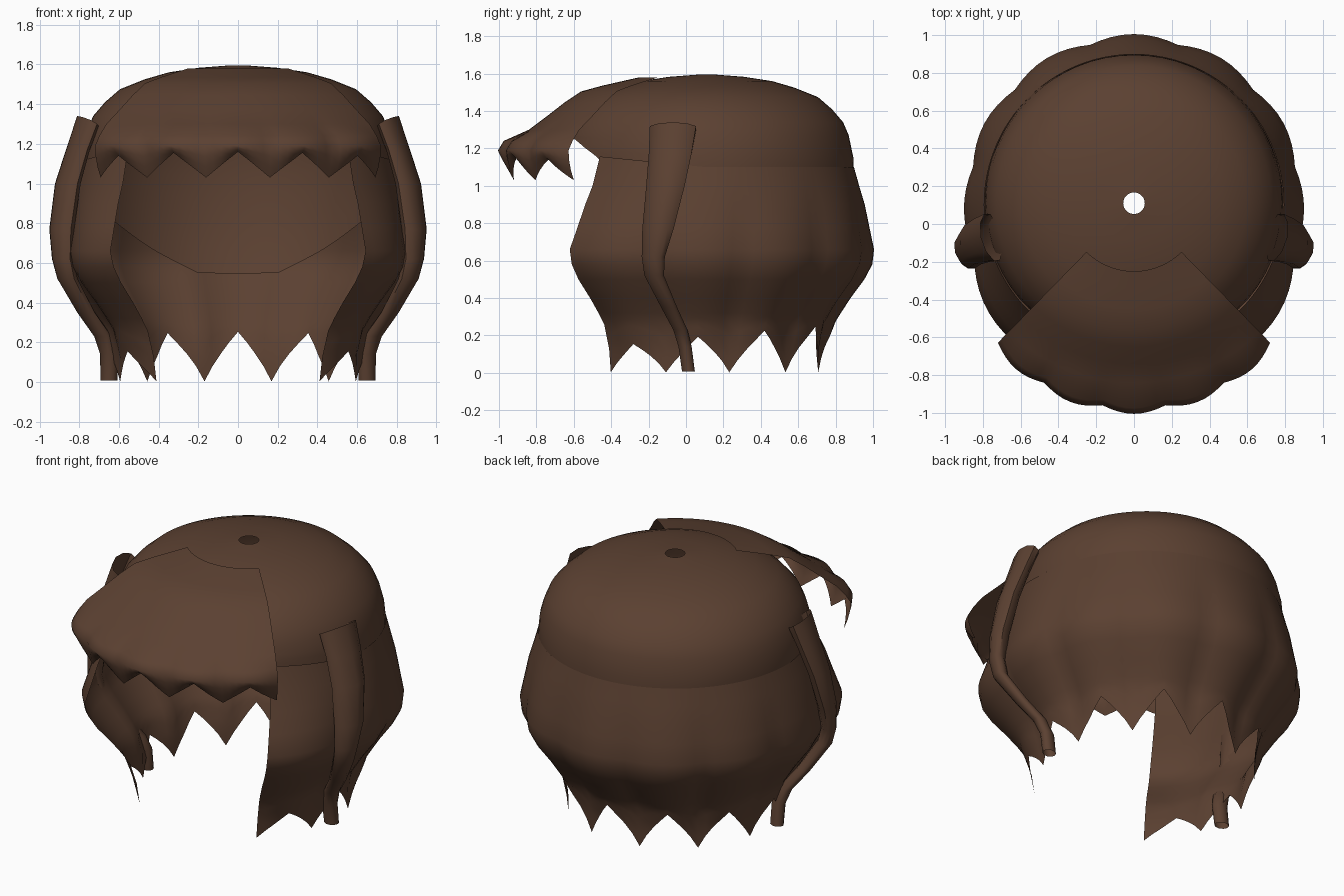
import bpy, math
from math import sin, cos, pi, radians, sqrt

cube = bpy.data.objects.get("Cube")
if cube:
    bpy.data.objects.remove(cube)

brown = bpy.data.materials.new("hair brown")
brown.use_nodes = True
colour = (0.105, 0.052, 0.031, 1)
brown.diffuse_color = colour
bsdf = next(n for n in brown.node_tree.nodes if n.type == 'BSDF_PRINCIPLED')
bsdf.inputs["Base Color"].default_value = colour
bsdf.inputs["Roughness"].default_value = 0.8


def interp(points, x):
    """Piecewise linear lookup in (x, value) pairs with rising x."""
    if x <= points[0][0]:
        return points[0][1]
    for (a, p), (b, q) in zip(points, points[1:]):
        if x <= b:
            return p + (q - p) * (x - a) / (b - a)
    return points[-1][1]


def sheet(name, rows, closed=False):
    """Skin a grid of points, given as rows of equal length."""
    n = len(rows[0])
    verts = [p for row in rows for p in row]
    faces = []
    for j in range(len(rows) - 1):
        for i in range(n if closed else n - 1):
            k = (i + 1) % n
            faces.append((j * n + i, (j + 1) * n + i, (j + 1) * n + k, j * n + k))
    mesh = bpy.data.meshes.new(name)
    mesh.from_pydata(verts, [], faces)
    mesh.materials.append(brown)
    mesh.polygons.foreach_set("use_smooth", [True] * len(faces))
    obj = bpy.data.objects.new(name, mesh)
    bpy.context.collection.objects.link(obj)
    return obj


def polar(r, angle, z, cy):
    """Point at an angle measured from the front, around (0, cy)."""
    return (r * sin(angle), cy - r * cos(angle), z)


def zigzag(t):
    """0 at whole numbers (lock tips), 1 halfway between them."""
    return 1 - abs(2 * (t % 1) - 1)


# Crown cap: a flattened dome with a small hole, its rim low at the back
CAP_Y = 0.11
DOME = [(0.057, 1.594), (0.2, 1.583), (0.35, 1.56), (0.47, 1.525), (0.595, 1.475),
        (0.67, 1.41), (0.73, 1.34), (0.76, 1.27)]
SKIRT = [(0.54, 0.70), (0.7, 0.75), (0.9, 0.78), (1.1, 0.79), (1.2, 0.78), (1.27, 0.76)]
RIM = [(0, 1.26), (24, 1.25), (38, 1.18), (46, 1.12), (60, 1.08), (85, 1.05),
       (127, 0.8), (147, 0.65), (163, 0.55), (180, 0.545)]
angles = [2 * pi * i / 64 for i in range(64)]
cap_rows = [[polar(r, a, z, CAP_Y) for a in angles] for r, z in DOME]
for j in range(1, 7):
    row = []
    for a in angles:
        rim = interp(RIM, math.degrees(min(a, 2 * pi - a)))
        z = 1.27 + (rim - 1.27) * j / 6
        row.append(polar(interp(SKIRT, z), a, z, CAP_Y))
    cap_rows.append(row)
sheet("crown_cap", cap_rows, closed=True)

# Long hair: a curtain round the sides and back, folded into nine pointed gaps
LOCKS, STEPS, HAIR_Y = 9, 8, 0.105
BODY = [(0, 0.625), (0.13, 0.635), (0.27, 0.67), (0.4, 0.755), (0.5, 0.83), (0.58, 0.873),
        (0.66, 0.885), (0.9, 0.845), (1.1, 0.793)]
FOLD = [(0, 0.0), (0.25, 0.035), (0.6, 0.03), (0.8, 0.016), (1.05, 0)]
FLARE = [(0, 0.045), (0.3, 0.1), (0.55, 0.155), (0.66, 0.17), (1.1, 0)]
OPENING = [(0, 39), (0.66, 41.5), (1.1, 44.5)]
LEVELS = [1.1, 1.0, 0.9, 0.78, 0.66, 0.58, 0.5, 0.4, 0.32]


def hair_point(u, z):
    start = radians(interp(OPENING, z))
    a = start + u * (2 * pi - 2 * start)
    fold = abs(sin(pi * u * LOCKS)) - 0.4
    r = interp(BODY, z) + interp(FOLD, z) * fold
    r += interp(FLARE, z) * max(0, cos(a)) ** 2
    lift = 0.08 * max(0, cos(a)) if z > 1.05 else 0
    return polar(r, a, z + lift, HAIR_Y)


columns = [i / (LOCKS * STEPS) for i in range(LOCKS * STEPS + 1)]
hair_rows = [[hair_point(u, z) for u in columns] for z in LEVELS]
for j in range(1, 6):
    row = []
    for u in columns:
        gap = 0.13 + 0.12 * sin(pi * u)
        tip = 0.003 + gap * zigzag(u * LOCKS) ** 0.85
        row.append(hair_point(u, 0.32 + (tip - 0.32) * j / 5))
    hair_rows.append(row)
sheet("long_hair", hair_rows)

# Fringe: a sector sweeping forward from the crown, ending in five scallops
SWEEP = [(0.36, 1.58), (0.45, 1.56), (0.56, 1.535), (0.67, 1.505), (0.76, 1.445),
         (0.85, 1.375), (0.95, 1.3)]
SCALLOPS = 5
spread = radians(44.3)
columns = [i / (SCALLOPS * 8) for i in range(SCALLOPS * 8 + 1)]
fringe_rows = [[polar(r, (2 * u - 1) * spread, z, CAP_Y) for u in columns] for r, z in SWEEP]
for j in range(5):
    row = []
    for u in columns:
        a = (2 * u - 1) * spread
        bulge = abs(sin(pi * u * SCALLOPS))
        brow = 1.045 + 0.055 * cos(a * 2) + 0.03 * (bulge - 0.5)
        tip = 1.03 + (0.1 + 0.03 * cos(a * 2)) * zigzag(u * SCALLOPS)
        if j == 0:
            r, z = brow - 0.03, 1.24
        else:
            t = (j - 1) / 3
            z = 1.19 + (tip - 1.19) * t
            r = brow - 0.04 * t * t
        row.append(polar(r, a, z, CAP_Y))
    fringe_rows.append(row)
sheet("fringe", fringe_rows)

# Side locks: tapering flattened tubes, (x, y, z, half thickness, half width)
LOCK = [(0.76, -0.07, 1.31, 0.05, 0.13), (0.81, -0.085, 1.17, 0.055, 0.12),
        (0.86, -0.11, 1.0, 0.06, 0.108), (0.89, -0.15, 0.77, 0.058, 0.088),
        (0.885, -0.175, 0.62, 0.05, 0.065), (0.86, -0.17, 0.52, 0.05, 0.055),
        (0.765, -0.09, 0.35, 0.045, 0.045), (0.68, -0.03, 0.23, 0.045, 0.04),
        (0.65, -0.005, 0.14, 0.045, 0.037), (0.65, 0.013, 0.008, 0.043, 0.036)]


def head_x(y):
    """Sideways reach of the head's outline, which the locks hug."""
    return sqrt(0.88 ** 2 - (y - HAIR_Y) ** 2)


for side, name in ((1, "left_side_lock"), (-1, "right_side_lock")):
    rings = []
    for x, y, z, thick, wide in LOCK:
        ring = []
        for i in range(10):
            a = 2 * pi * i / 10
            py = y + wide * sin(a)
            px = x + thick * cos(a) + head_x(py) - head_x(y)
            crest = 0.6 * thick * cos(a) if z > 1.3 else 0
            ring.append((side * px, py, z + crest))
        rings.append(ring)
    sheet(name, rings, closed=True)

# Keep only true creases sharp
for obj in bpy.context.scene.objects:
    obj.select_set(obj.type == 'MESH' and brown.name in obj.data.materials)
    if obj.select_get():
        bpy.context.view_layer.objects.active = obj
bpy.ops.object.shade_smooth_by_angle(angle=radians(50))
